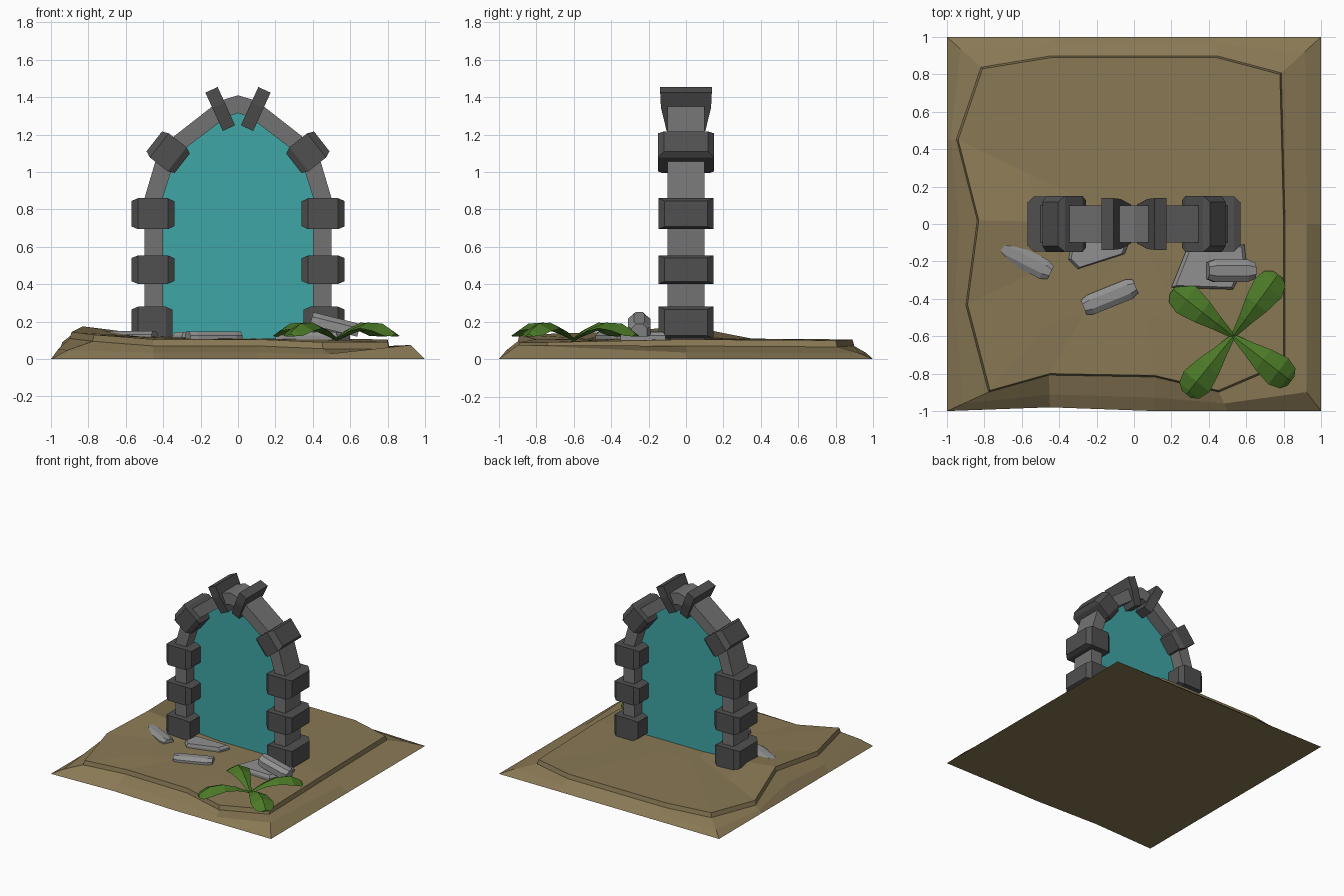
import bpy, bmesh, math
from mathutils import Matrix, Vector

if "Cube" in bpy.data.objects:
    bpy.data.objects.remove(bpy.data.objects["Cube"])


def material(name, rgb):
    m = bpy.data.materials.new(name)
    m.diffuse_color = (*rgb, 1)
    m.use_nodes = True
    m.node_tree.nodes["Principled BSDF"].inputs["Base Color"].default_value = m.diffuse_color
    return m


SAND = material("sand", (0.25, 0.19, 0.09))
TEAL = material("teal", (0.05, 0.38, 0.38))
LEAF = material("leaf_green", (0.07, 0.19, 0.02))
DARK = material("dark_stone", (0.08, 0.08, 0.08))
MID = material("arch_stone", (0.17, 0.17, 0.17))
PALE = material("pale_stone", (0.28, 0.28, 0.28))


def make(name, bm, mat, matrix=Matrix()):
    bm.transform(matrix)
    bmesh.ops.recalc_face_normals(bm, faces=bm.faces)
    me = bpy.data.meshes.new(name)
    bm.to_mesh(me)
    bm.free()
    me.materials.append(mat)
    ob = bpy.data.objects.new(name, me)
    bpy.context.collection.objects.link(ob)
    return ob


def loft(rings, caps=True, closed=True):
    """Join rings of points with quads, optionally capping both ends."""
    bm = bmesh.new()
    vs = [[bm.verts.new(p) for p in r] for r in rings]
    n = len(rings[0])
    for a, b in zip(vs, vs[1:]):
        for i in range(n if closed else n - 1):
            j = (i + 1) % n
            bm.faces.new((a[i], a[j], b[j], b[i]))
    if caps:
        bm.faces.new(vs[0])
        bm.faces.new(vs[-1])
    return bm


# Ground: rim of the plateau (x, y, z), paired with points on the square base
rim = [(-.77, -.89, .13), (-.45, -.80, .105), (.11, -.81, .105), (.45, -.89, .09),
       (.80, -.74, .09), (.80, 0, .105), (.78, .80, .10), (.44, .89, .105),
       (-.44, .89, .105), (-.81, .83, .10), (-.94, .45, .09), (-.83, .02, .175),
       (-.89, -.43, .145)]
base = [(-1, -1), (-.45, -.98), (.11, -1), (.5, -1), (1, -1), (1, 0), (1, 1),
        (.44, 1), (-.44, 1), (-1, 1), (-1, .45), (-1, 0), (-1, -.43)]
outer = [(x, y, 0) for x, y in base]
low = [(x * 1.01, y * 1.01, z - .035) for x, y, z in rim]
slope = []
for i, (l, o) in enumerate(zip(low, outer)):
    p = Vector(l).lerp(Vector(o), .6)
    p.z = .075 if i == 4 else l[2] * .5
    slope.append(p)
inner = [(x * .6, y * .6, .11 + (z - .11) * .35) for x, y, z in rim]
middle = [(x * .2, y * .2, .11) for x, y, z in rim]
make("ground", loft([outer, slope, low, rim, inner, middle]), SAND)

# Stone arch: outer and inner outline of one half, mirrored into a full path
out_half = [(.5, .08), (.5, .86), (.42, 1.13), (.1, 1.38), (0, 1.41)]
in_half = [(.4, .08), (.4, .87), (.33, 1.09), (.06, 1.295), (0, 1.315)]


def full(half):
    return half + [(-x, z) for x, z in half[-2::-1]]


rings = [[(a, -.1, b), (a, .1, b), (c, .1, d), (c, -.1, d)]
         for (a, b), (c, d) in zip(full(out_half), full(in_half))]
make("arch", loft(rings), MID)

# Portal sheet filling the arch
bm = bmesh.new()
bm.faces.new([bm.verts.new((x * 1.02, 0, z)) for x, z in full(in_half)])
make("portal_sheet", bm, TEAL)


def rect(u, v, w):
    return [(u, -v, -w), (u, v, -w), (u, v, w), (u, -v, w)]


# Chunky blocks around the arch: x, z, tilt, length, half depth, half width, inner taper
blocks = [(.46, .195, 0, .22, .147, .085, .85), (.455, .478, 0, .23, .147, .076, .8),
          (.455, .777, 0, .23, .147, .083, .8), (.373, 1.105, 38, .19, .15, .082, .85),
          (.095, 1.337, 65.6, .225, .138, .036, .75)]
for x, z, tilt, length, v, w, taper in blocks:
    h, c = length / 2, .035
    if tilt > 60:
        rings = [rect(-h, v * taper, w), rect(h - .09, v * .97, w), rect(h, v, w)]
    else:
        rings = [rect(-h, v * taper, w * .8), rect(-h + c, v, w),
                 rect(h - c, v, w), rect(h, v * .78, w * .82)]
    for side, label in ((1, "right"), (-1, "left")):
        mat = (Matrix.Diagonal((side, 1, 1, 1)) @ Matrix.Translation((x, 0, z))
               @ Matrix.Rotation(math.radians(-tilt), 4, 'Y'))
        make("arch_block_" + label, loft(rings), DARK, mat)

# Fallen stones: x, y, z, turn, tilt, length, half width, half height
stones = [(-.575, -.195, .125, -27, 0, .29, .055, .025),
          (-.13, -.39, .118, 22, 0, .30, .055, .03),
          (.52, -.25, .185, 0, 14, .26, .06, .035)]
for x, y, z, turn, tilt, length, v, w in stones:
    h = length / 2

    def section(u, s):
        return [(u, a * v * s, b * w) for a, b in
                ((-1, -1), (1, -1), (1, .3), (.45, 1), (-.45, 1), (-1, .3))]
    mat = (Matrix.Translation((x, y, z)) @ Matrix.Rotation(math.radians(turn), 4, 'Z')
           @ Matrix.Rotation(math.radians(tilt), 4, 'Y'))
    make("fallen_stone", loft([section(-h, .75), section(-h + .04, 1),
                               section(h - .04, 1), section(h, .7)]), PALE, mat)

# Flat slabs at the foot of the arch
slabs = [[(-.35, -.19), (-.30, -.24), (-.05, -.16), (-.02, -.08), (-.33, -.08)],
         [(.20, -.34), (.53, -.35), (.60, -.2), (.59, -.11), (.28, -.14)]]
for pts in slabs:
    cx, cy = (sum(k) / len(pts) for k in zip(*pts))
    top = [(cx + (x - cx) * .9, cy + (y - cy) * .9, .145) for x, y in pts]
    make("flat_slab", loft([[(x, y, .09) for x, y in pts],
                            [(x, y, .125) for x, y in pts], top]), PALE)

# Plant: four arching leaves with a raised central rib
root = Vector((.53, -.60))
profile = [(0, .012, .11), (.28, .04, .165), (.52, .068, .195),
           (.78, .088, .19), (.94, .068, .155), (1, .03, .135)]
for tip in ((.77, -.27), (.21, -.35), (.28, -.91), (.84, -.84)):
    d = Vector(tip) - root
    n = Vector((-d.y, d.x)).normalized()
    rings = []
    for t, half, z in profile:
        c = root + d * t
        a, b = c - n * half, c + n * half
        e = z - half * .45
        rings.append([(a.x, a.y, e), (c.x, c.y, z), (b.x, b.y, e),
                      (c.x, c.y, z - .015)])
    make("plant_leaf", loft(rings), LEAF)
